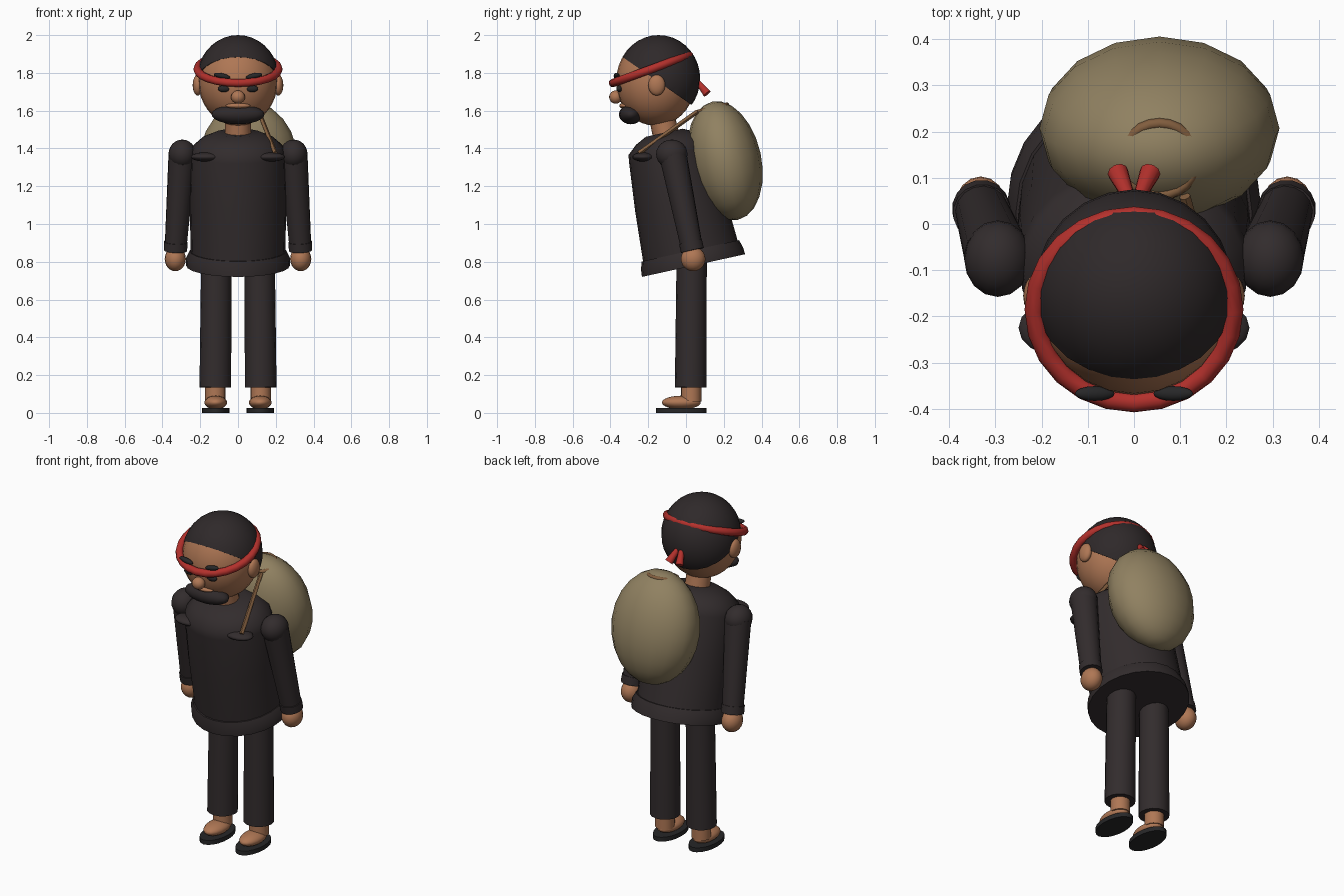
import bpy, bmesh, math
from mathutils import Vector, Matrix

if "Cube" in bpy.data.objects:
    bpy.data.objects.remove(bpy.data.objects["Cube"])


def material(name, r, g, b):
    m = bpy.data.materials.new(name)
    m.use_nodes = True
    m.diffuse_color = (r, g, b, 1)
    m.node_tree.nodes["Principled BSDF"].inputs["Base Color"].default_value = (r, g, b, 1)
    return m


SKIN = material("skin", 0.43, 0.185, 0.09)
CLOTH = material("dark_cloth", 0.032, 0.025, 0.026)
HAIR = material("hair", 0.028, 0.022, 0.023)
BLACK = material("black", 0.02, 0.02, 0.021)
RED = material("red_cloth", 0.45, 0.03, 0.025)
SACK = material("sack_cloth", 0.28, 0.22, 0.12)
BROWN = material("brown_leather", 0.22, 0.11, 0.048)


def finish(name, mat, angle=45):
    ob = bpy.context.object
    ob.name = name
    ob.data.name = name
    ob.data.materials.append(mat)
    bpy.ops.object.shade_smooth_by_angle(angle=math.radians(angle))
    return ob


def from_bmesh(name, mat, bm):
    mesh = bpy.data.meshes.new(name)
    bmesh.ops.recalc_face_normals(bm, faces=bm.faces)
    bm.to_mesh(mesh)
    bm.free()
    ob = bpy.data.objects.new(name, mesh)
    bpy.context.collection.objects.link(ob)
    bpy.ops.object.select_all(action='DESELECT')
    ob.select_set(True)
    bpy.context.view_layer.objects.active = ob
    return finish(name, mat)


def ball(name, mat, loc, size, rot=(0, 0, 0), seg=16):
    """Ellipsoid with the given half sizes; rotation in degrees."""
    bpy.ops.mesh.primitive_uv_sphere_add(
        segments=seg, ring_count=max(8, seg * 3 // 4), location=loc,
        rotation=[math.radians(a) for a in rot])
    bpy.context.object.scale = size
    return finish(name, mat)


def rod(name, mat, start, end, r1, r2, seg=16):
    """Tapered cylinder between two points."""
    a, b = Vector(start), Vector(end)
    d = b - a
    bpy.ops.mesh.primitive_cone_add(
        vertices=seg, radius1=r1, radius2=r2, depth=d.length,
        location=(a + b) / 2, rotation=d.to_track_quat('Z', 'Y').to_euler())
    return finish(name, mat)


def ring(name, mat, loc, major, minor, tilt):
    bpy.ops.mesh.primitive_torus_add(
        major_segments=24, minor_segments=8, major_radius=major,
        minor_radius=minor, location=loc, rotation=(math.radians(tilt), 0, 0))
    return finish(name, mat, 60)


LEAN = math.radians(12.4)


def leaning_loft(name, mat, sections, seg=24):
    """Stack of ellipses (height, half width, half depth) leaning forward."""
    bm = bmesh.new()
    loops = []
    for h, rx, ry in sections:
        loops.append([bm.verts.new((rx * math.cos(i * math.tau / seg),
                                    ry * math.sin(i * math.tau / seg), h))
                      for i in range(seg)])
    for low, high in zip(loops, loops[1:]):
        for i in range(seg):
            j = (i + 1) % seg
            bm.faces.new((low[i], low[j], high[j], high[i]))
    bm.faces.new(loops[0])
    bm.faces.new(loops[-1])
    bm.transform(Matrix.Translation((0, 0.04, 0.78)) @ Matrix.Rotation(LEAN, 4, 'X'))
    return from_bmesh(name, mat, bm)


# Jacket and hem
leaning_loft("jacket", CLOTH, [(0.05, 0.25, 0.258), (0.35, 0.256, 0.24),
                               (0.6, 0.25, 0.217), (0.645, 0.24, 0.211),
                               (0.69, 0.19, 0.16), (0.72, 0.12, 0.1)])
leaning_loft("jacket_hem", CLOTH, [(0, 0.275, 0.28), (0.04, 0.276, 0.276),
                                   (0.08, 0.256, 0.264)])

# Head
rod("neck", SKIN, (0, -0.1, 1.44), (0, -0.13, 1.58), 0.07, 0.068)
ball("head", SKIN, (0, -0.16, 1.755), (0.21, 0.21, 0.235), seg=24)
ball("nose", SKIN, (0, -0.372, 1.672), (0.037, 0.035, 0.035))
ball("beard", HAIR, (0, -0.292, 1.58), (0.14, 0.063, 0.052))
ball("upper_lip", SKIN, (0, -0.325, 1.626), (0.065, 0.028, 0.016))

# Hair cap, cut by a plane sloping down to the nape
bm = bmesh.new()
bmesh.ops.create_uvsphere(bm, u_segments=24, v_segments=18, radius=1)
bm.transform(Matrix.Translation((0, -0.145, 1.77)) @ Matrix.Diagonal((0.217, 0.22, 0.23, 1)))
cut = bmesh.ops.bisect_plane(bm, geom=bm.verts[:] + bm.edges[:] + bm.faces[:],
                             plane_co=(0, -0.33, 1.88), plane_no=(0, 0.25, 0.36),
                             clear_inner=True)
bmesh.ops.holes_fill(bm, edges=[e for e in bm.edges if e.is_boundary])
from_bmesh("hair", HAIR, bm)

# Headband
ring("headband", RED, (0, -0.185, 1.82), 0.215, 0.022, 20)

# Sack with its mouth seam and strap
ball("sack", SACK, (0.055, 0.207, 1.335), (0.26, 0.192, 0.32), (12.4, 0, 0), 16)
ring("sack_seam", BROWN, (0.055, 0.14, 1.612), 0.08, 0.012, 14)
rod("sack_strap", BROWN, (0.198, -0.25, 1.375), (0.11, 0.06, 1.595), 0.012, 0.012, 8)

# Paired parts: left is +x
for side, s in (("left", 1), ("right", -1)):
    # Face
    ball(side + "_ear", SKIN, (s * 0.213, -0.155, 1.735), (0.027, 0.045, 0.055))
    ball(side + "_eye", BLACK, (s * 0.075, -0.353, 1.716), (0.032, 0.016, 0.018))
    ball(side + "_eyebrow", BLACK, (s * 0.085, -0.367, 1.784),
         (0.044, 0.016, 0.014), (0, -s * 12, 0))
    rod(side + "_band_tail", RED, (s * 0.01, 0.055, 1.76), (s * 0.035, 0.112, 1.69),
        0.013, 0.023, 10)

    # Arm
    ball(side + "_shoulder", CLOTH, (s * 0.295, -0.075, 1.37), (0.073, 0.083, 0.077))
    ball(side + "_lapel", CLOTH, (s * 0.165, -0.225, 1.355), (0.085, 0.06, 0.025))
    rod(side + "_sleeve", CLOTH, (s * 0.295, -0.07, 1.37), (s * 0.33, 0.03, 0.88),
        0.073, 0.058)
    rod(side + "_cuff", CLOTH, (s * 0.329, 0.024, 0.905), (s * 0.331, 0.034, 0.86),
        0.063, 0.063)
    ball(side + "_hand", SKIN, (s * 0.332, 0.038, 0.815), (0.056, 0.065, 0.065))

    # Leg
    rod(side + "_trouser", CLOTH, (s * 0.12, 0.025, 0.135), (s * 0.115, 0.03, 0.82),
        0.084, 0.08)
    rod(side + "_ankle", SKIN, (s * 0.12, 0.027, 0.06), (s * 0.12, 0.027, 0.16),
        0.054, 0.054)
    ball(side + "_foot", SKIN, (s * 0.118, -0.025, 0.055), (0.06, 0.103, 0.036))
    rod(side + "_sandal", BLACK, (s * 0.118, -0.025, 0), (s * 0.118, -0.025, 0.026),
        1, 1, 20).scale = (0.073, 0.133, 1)
